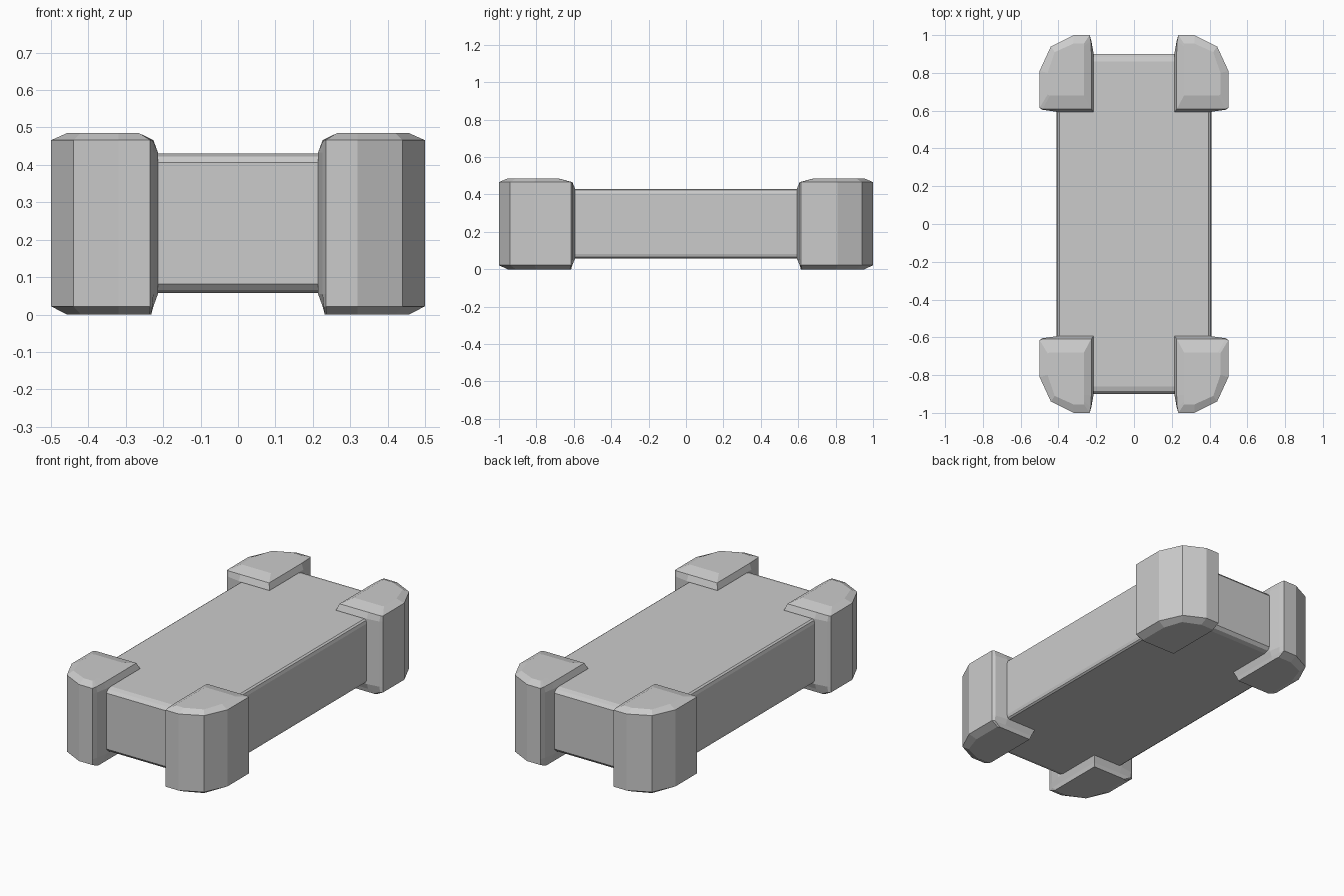
import bpy, bmesh


def loft(name, rings):
    """Skin a stack of (z, outline) rings, capped at both ends."""
    bm = bmesh.new()
    loops = [[bm.verts.new((x, y, z)) for x, y in pts] for z, pts in rings]
    for a, b in zip(loops, loops[1:]):
        for i in range(len(a)):
            j = (i + 1) % len(a)
            bm.faces.new((a[i], a[j], b[j], b[i]))
    bm.faces.new(loops[0])
    bm.faces.new(loops[-1])
    bmesh.ops.recalc_face_normals(bm, faces=bm.faces)
    mesh = bpy.data.meshes.new(name)
    bm.to_mesh(mesh)
    bm.free()
    ob = bpy.data.objects.new(name, mesh)
    bpy.context.collection.objects.link(ob)
    return ob


def rect(x, y):
    return [(-x, -y), (x, -y), (x, y), (-x, y)]


# Main slab with softened top and bottom edges
loft("body", [
    (0.058, rect(0.395, 0.860)),
    (0.065, rect(0.405, 0.885)),
    (0.082, rect(0.410, 0.900)),
    (0.406, rect(0.410, 0.900)),
    (0.423, rect(0.405, 0.885)),
    (0.430, rect(0.395, 0.860)),
])

# Corner guard outlines: rounded outer corner, flared where it meets the slab
outer = [(0.320, 1.0), (0.440, 0.940), (0.500, 0.810)]
flared = [(0.214, 0.594), (0.214, 0.905), (0.226, 0.970), (0.235, 1.0),
          *outer, (0.500, 0.615), (0.485, 0.605), (0.410, 0.594)]
straight = [(0.226, 0.608), (0.226, 0.905), (0.229, 0.970), (0.235, 1.0),
            *outer, (0.500, 0.615), (0.485, 0.608), (0.410, 0.608)]
inset = [(0.320, 0.955), (0.420, 0.910), (0.457, 0.800)]
top = [(0.265, 0.680), (0.265, 0.905), (0.265, 0.940), (0.265, 0.955),
       *inset, (0.457, 0.685), (0.445, 0.680), (0.410, 0.680)]
bottom = [(0.232, 0.614), (0.232, 0.905), (0.232, 0.940), (0.236, 0.955),
          *inset, (0.457, 0.620), (0.445, 0.614), (0.410, 0.614)]

guards = loft("corner_guards", [
    (0.0, bottom), (0.022, straight), (0.055, flared),
    (0.433, flared), (0.466, straight), (0.485, top),
])

# Repeat the guard on all four corners
mirror = guards.modifiers.new("mirror", 'MIRROR')
mirror.use_axis = (True, True, False)
mirror.use_mirror_merge = False
